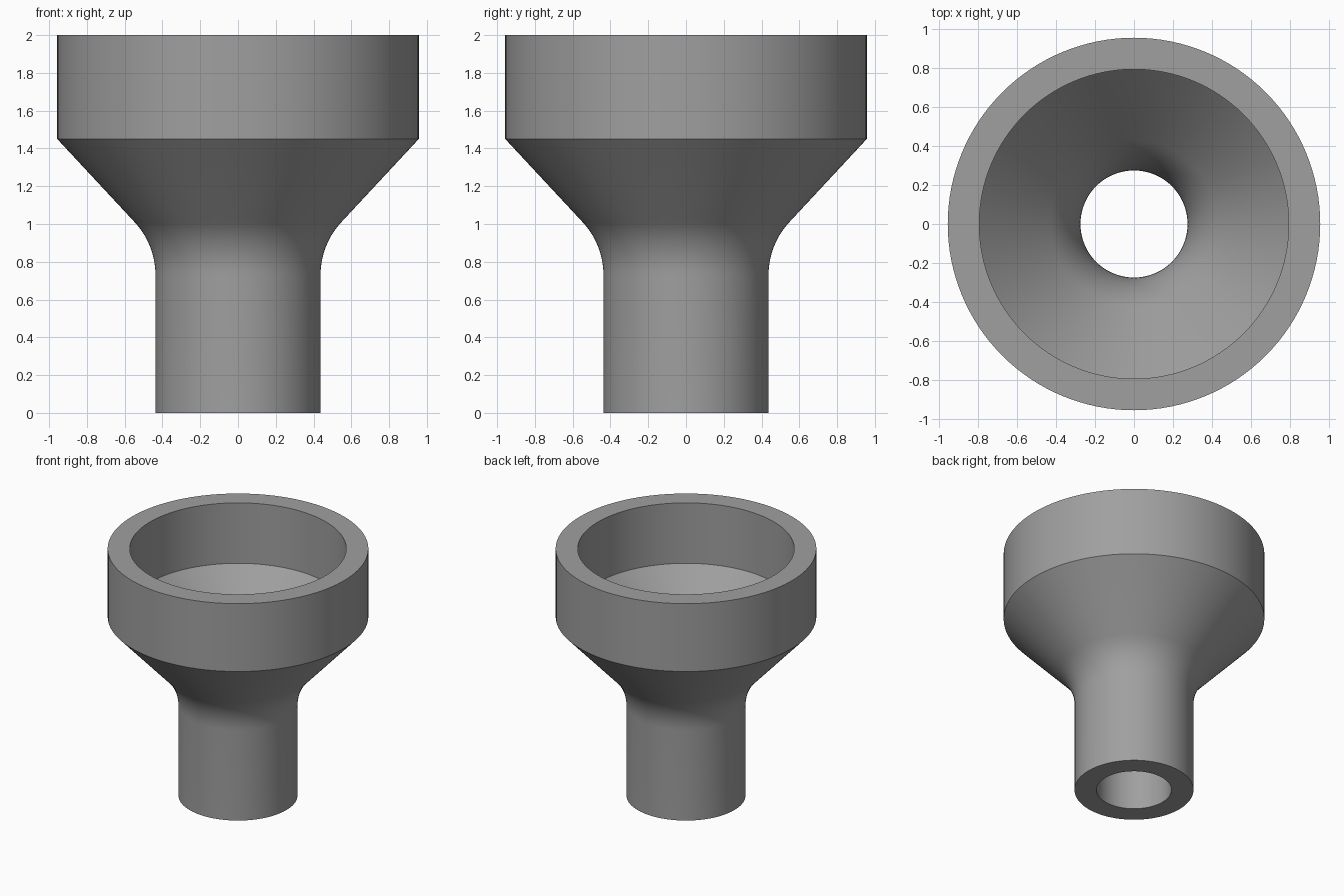
import bpy, bmesh, math

if "Cube" in bpy.data.objects:
    bpy.data.objects.remove(bpy.data.objects["Cube"])

SEGMENTS = 128
SLOPE = math.radians(43)          # cone angle from the vertical axis
ARC_R, ARC_Z = 0.847, 0.73        # centre of the neck fillet


def fillet(radius, steps=10):
    """Points of the concentric fillet between tube and cone, going up."""
    return [(ARC_R - radius * math.cos(SLOPE * i / steps),
             ARC_Z + radius * math.sin(SLOPE * i / steps)) for i in range(steps + 1)]


# Closed wall section: up the outside, across the rim, down the inside
outer = [(0.437, 0)] + fillet(0.41) + [(0.957, 1.45), (0.957, 2)]
inner = [(0.275, 0)] + fillet(0.572) + [(0.795, 1.51), (0.795, 2)]
profile = outer + inner[::-1]

# Funnel body, revolved around the z axis
bm = bmesh.new()
rings = []
for r, z in profile:
    rings.append([bm.verts.new((r * math.cos(math.tau * k / SEGMENTS),
                                r * math.sin(math.tau * k / SEGMENTS), z))
                  for k in range(SEGMENTS)])
for i, ring in enumerate(rings):
    above = rings[(i + 1) % len(rings)]
    for k in range(SEGMENTS):
        n = (k + 1) % SEGMENTS
        bm.faces.new((ring[k], ring[n], above[n], above[k]))
bmesh.ops.recalc_face_normals(bm, faces=bm.faces)

mesh = bpy.data.meshes.new("funnel_body")
bm.to_mesh(mesh)
bm.free()
body = bpy.data.objects.new("funnel_body", mesh)
bpy.context.collection.objects.link(body)

# Plain grey finish
grey = bpy.data.materials.new("grey")
grey.diffuse_color = (0.35, 0.35, 0.35, 1)
grey.use_nodes = True
grey.node_tree.nodes["Principled BSDF"].inputs["Base Color"].default_value = grey.diffuse_color
mesh.materials.append(grey)

# Smooth walls with crisp rims
bpy.context.view_layer.objects.active = body
body.select_set(True)
bpy.ops.object.shade_smooth_by_angle(angle=math.radians(30))
